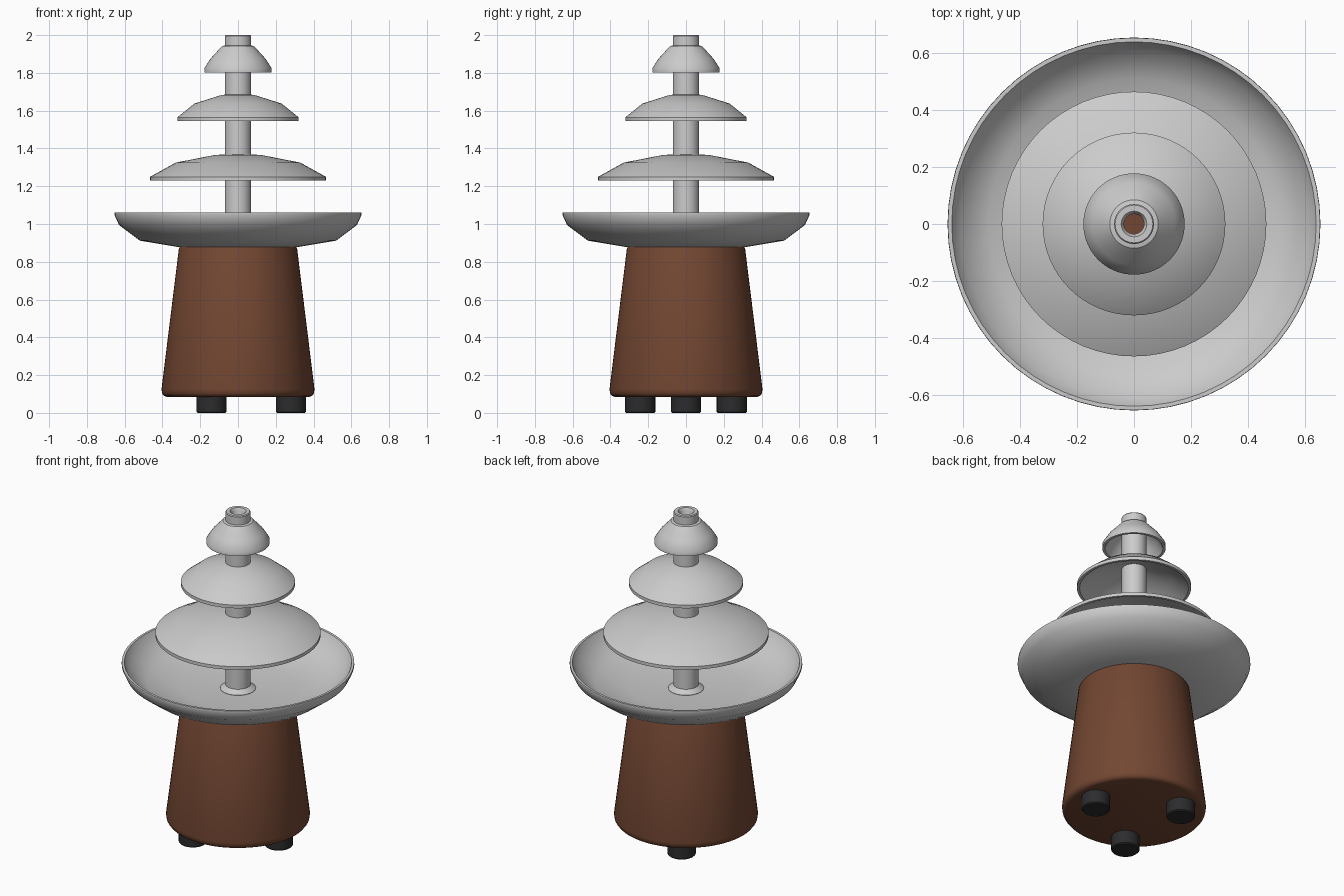
import bpy, math

if "Cube" in bpy.data.objects:
    bpy.data.objects.remove(bpy.data.objects["Cube"])

SEG = 64


def material(name, rgb):
    m = bpy.data.materials.new(name)
    m.diffuse_color = (*rgb, 1)
    m.use_nodes = True
    m.node_tree.nodes["Principled BSDF"].inputs["Base Color"].default_value = m.diffuse_color
    return m


def lathe(name, profile, closed=False, mat=None, loc=(0, 0, 0), seg=SEG, angle=35):
    """Revolve (radius, z) points about z; open profiles get end caps."""
    n = len(profile)
    verts = [(r * math.cos(2 * math.pi * i / seg), r * math.sin(2 * math.pi * i / seg), z)
             for i in range(seg) for r, z in profile]
    faces = []
    for i in range(seg):
        a, b = i * n, (i + 1) % seg * n
        for k in range(n if closed else n - 1):
            j = (k + 1) % n
            faces.append((a + k, b + k, b + j, a + j))
    if not closed:
        faces.append([i * n for i in reversed(range(seg))])
        faces.append([i * n + n - 1 for i in range(seg)])
    me = bpy.data.meshes.new(name)
    me.from_pydata(verts, [], faces)
    ob = bpy.data.objects.new(name, me)
    bpy.context.collection.objects.link(ob)
    ob.location = loc
    if mat:
        me.materials.append(mat)
    bpy.ops.object.select_all(action='DESELECT')
    ob.select_set(True)
    bpy.context.view_layer.objects.active = ob
    bpy.ops.object.shade_smooth_by_angle(angle=math.radians(angle))
    return ob


brown = material("brown_housing", (0.17, 0.062, 0.032))
rubber = material("black_rubber", (0.025, 0.025, 0.027))

# Tapered housing with a rounded lower edge
lathe("base", [(0.378, 0.085), (0.392, 0.09), (0.402, 0.103), (0.405, 0.125),
               (0.313, 0.87), (0.308, 0.88)], mat=brown, angle=50)

# Three feet, one to the right
for i in range(3):
    t = 2 * math.pi * i / 3
    lathe(f"foot_{i + 1}", [(0.074, 0), (0.08, 0.006), (0.08, 0.1)], mat=rubber,
          loc=(0.28 * math.cos(t), 0.28 * math.sin(t), 0), seg=32)

# Catch basin: underside, rolled rim, inner wall, floor
lathe("basin", [(0.06, 0.875), (0.31, 0.877), (0.52, 0.912), (0.63, 0.995),
                (0.655, 1.05), (0.654, 1.062), (0.64, 1.062), (0.61, 1.005),
                (0.51, 0.937), (0.31, 0.905), (0.06, 0.9)], closed=True)

# Hollow centre pipe with a small flared foot
lathe("centre_pipe", [(0.1, 0.88), (0.1, 0.903), (0.07, 0.925), (0.07, 1.995),
                      (0.066, 2.0), (0.045, 2.0), (0.035, 1.985), (0.035, 0.88)],
      closed=True)

# Domed tiers, hollow underneath
tiers = {
    "lower_tier": [(0.465, 1.23), (0.465, 1.25), (0.33, 1.325), (0.13, 1.364), (0.06, 1.37)],
    "middle_tier": [(0.321, 1.545), (0.321, 1.565), (0.23, 1.638), (0.09, 1.682), (0.06, 1.686)],
    "top_tier": [(0.178, 1.803), (0.178, 1.825), (0.145, 1.876), (0.085, 1.942), (0.06, 1.947)],
}
for name, outer in tiers.items():
    inner = [(max(r - 0.014, 0.06), z - 0.02) for r, z in reversed(outer[2:])]
    inner.append((outer[0][0] - 0.015, outer[0][1]))
    lathe(name, outer + inner, closed=True)

# Make all normals face outwards
import bmesh
for ob in bpy.data.objects:
    bm = bmesh.new()
    bm.from_mesh(ob.data)
    bmesh.ops.recalc_face_normals(bm, faces=bm.faces)
    bm.to_mesh(ob.data)
    bm.free()
